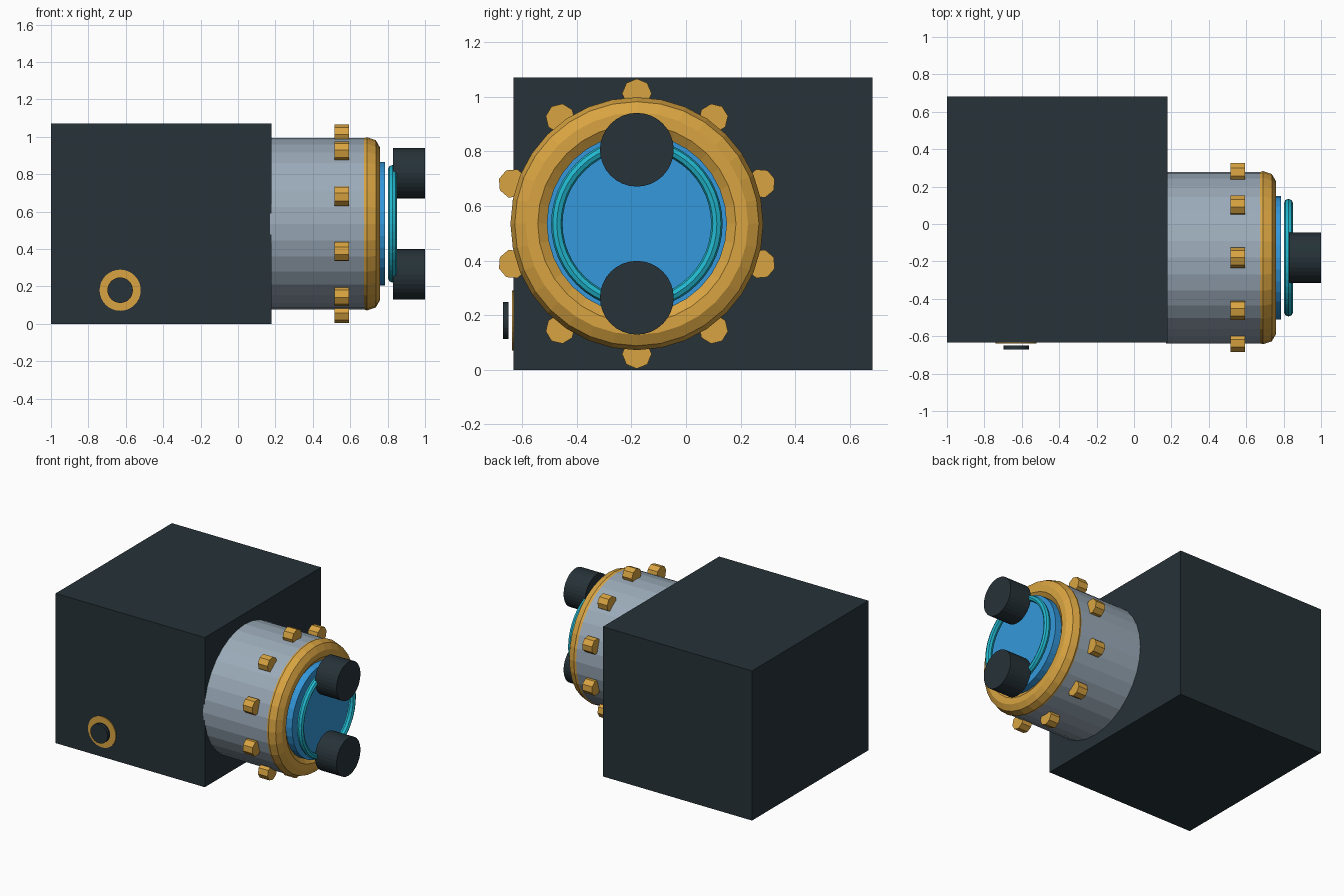
import bpy, bmesh, math
from mathutils import Matrix, Vector

cube = bpy.data.objects.get("Cube")
if cube:
    bpy.data.objects.remove(cube, do_unlink=True)


def material(name, rgb):
    m = bpy.data.materials.new(name)
    m.use_nodes = True
    m.diffuse_color = (*rgb, 1)
    m.node_tree.nodes["Principled BSDF"].inputs["Base Color"].default_value = (*rgb, 1)
    return m


DARK = material("dark slate", (0.0194, 0.0319, 0.0395))
GOLD = material("gold", (0.69, 0.37, 0.053))
BLUE = material("lens blue", (0.034, 0.314, 0.708))
TEAL = material("teal", (0.016, 0.479, 0.624))
STEEL = material("steel grey", (0.328, 0.407, 0.485))

ALONG_X = Matrix.Rotation(math.pi / 2, 4, 'Y')    # local z becomes +x
ALONG_FRONT = Matrix.Rotation(math.pi / 2, 4, 'X')  # local z becomes -y
AXIS_Y, AXIS_Z = -0.18, 0.535


def finish(name, bm, mat, matrix=Matrix()):
    bmesh.ops.recalc_face_normals(bm, faces=bm.faces)
    mesh = bpy.data.meshes.new(name)
    bm.to_mesh(mesh)
    bm.free()
    mesh.transform(matrix)
    mesh.materials.append(mat)
    obj = bpy.data.objects.new(name, mesh)
    bpy.context.collection.objects.link(obj)
    return obj


def lathe(name, profile, mat, centre, turn=ALONG_X, sides=32, closed=False):
    """Spin (height, radius) points; open profiles get flat end caps."""
    bm = bmesh.new()
    rings = []
    for h, r in profile:
        angles = [math.tau * i / sides for i in range(sides)]
        rings.append([bm.verts.new((r * math.cos(a), r * math.sin(a), h)) for a in angles])
    pairs = list(zip(rings, rings[1:]))
    if closed:
        pairs.append((rings[-1], rings[0]))
    else:
        bm.faces.new(rings[0])
        bm.faces.new(rings[-1])
    for a, b in pairs:
        for i in range(sides):
            j = (i + 1) % sides
            bm.faces.new((a[i], a[j], b[j], b[i]))
    return finish(name, bm, mat, Matrix.Translation(centre) @ turn)


def cylinder(name, start, end, radius, mat, centre, turn=ALONG_X, sides=32):
    return lathe(name, [(start, radius), (end, radius)], mat, centre, turn, sides)


# Main housing
bm = bmesh.new()
bmesh.ops.create_cube(bm, size=1)
bmesh.ops.scale(bm, vec=(1.18, 1.315, 1.07), verts=bm.verts)
bmesh.ops.translate(bm, vec=(-0.41, 0.025, 0.535), verts=bm.verts)
finish("housing", bm, DARK)

# Barrel, collar and lens
hub = Vector((0, AXIS_Y, AXIS_Z))
cylinder("barrel", 0.17, 0.68, 0.458, STEEL, hub)
collar = [(0.655, 0.33), (0.655, 0.44), (0.672, 0.457), (0.69, 0.463), (0.737, 0.447),
          (0.76, 0.407), (0.76, 0.363), (0.735, 0.328)]
lathe("collar", collar, GOLD, hub, closed=True)
cylinder("lens", 0.66, 0.785, 0.33, BLUE, hub)
rim = [(0.826 + 0.024 * math.cos(math.tau * i / 8), 0.293 + 0.021 * math.sin(math.tau * i / 8))
       for i in range(8)]
lathe("lens_rim", rim, TEAL, hub, closed=True, sides=48)

# Grip knobs around the barrel, each with a corner pointing outwards
for i in range(10):
    a = math.pi / 2 + math.tau * i / 10
    spin = Matrix.Rotation(a, 4, 'X') @ Matrix.Rotation(math.pi / 2, 4, 'X') @ ALONG_X
    spot = hub + Vector((0, math.cos(a), math.sin(a))) * 0.477
    cylinder(f"grip_knob_{i + 1}", 0.517, 0.593, 0.054, GOLD, spot, spin, 8)

# Front posts
for label, side in (("upper", 1), ("lower", -1)):
    cylinder(label + "_post", 0.83, 1.0, 0.135, DARK, hub + Vector((0, 0, 0.271 * side)))

# Button on the front face
button = Vector((-0.63, 0, 0.18))
lathe("button_ring", [(0.63, 0.066), (0.63, 0.11), (0.638, 0.11), (0.638, 0.066)],
      GOLD, button, ALONG_FRONT, closed=True)
cylinder("button", 0.65, 0.671, 0.068, DARK, button, ALONG_FRONT)
